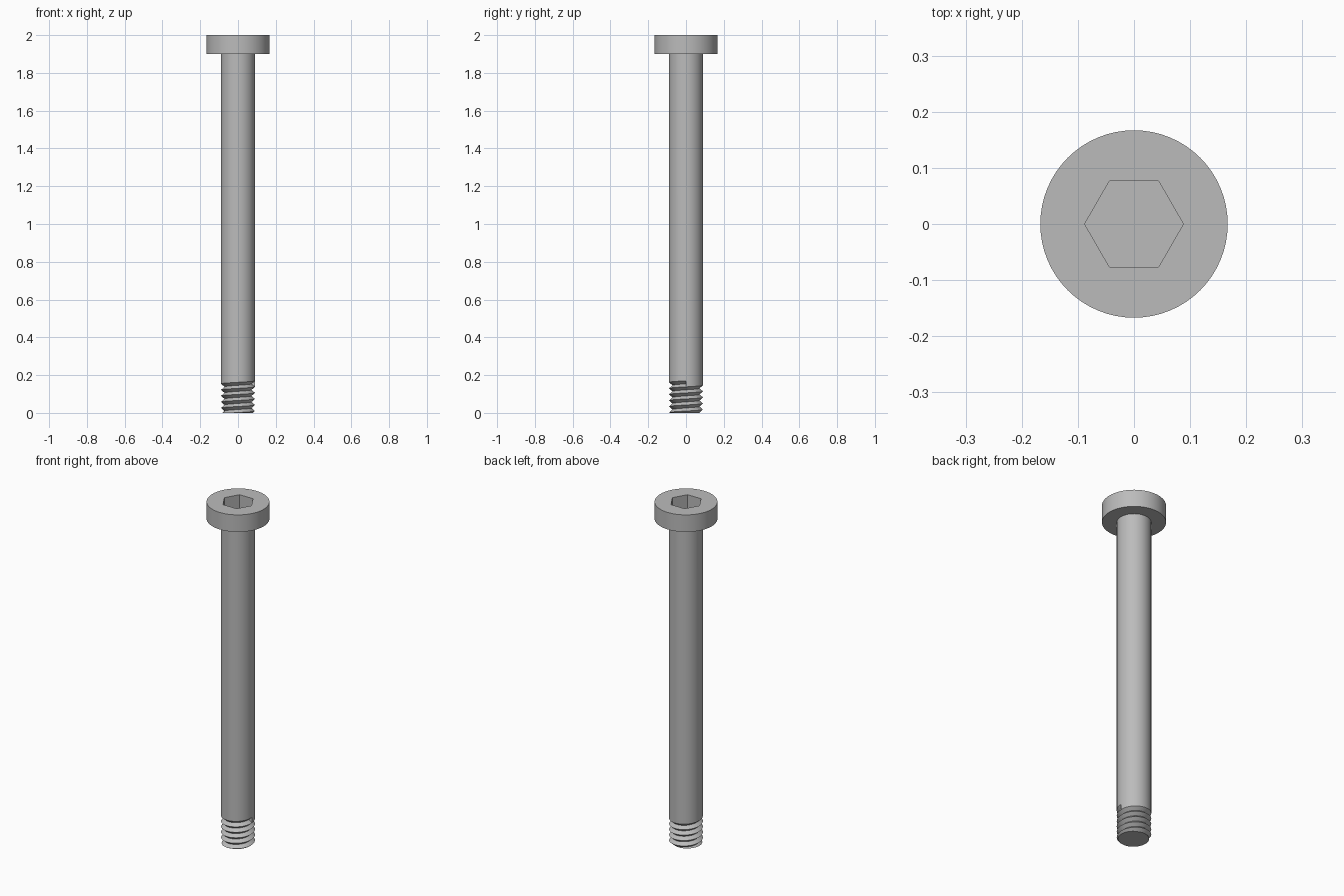
import bpy, bmesh
from math import pi, cos, sin, radians

cube = bpy.data.objects.get("Cube")
if cube:
    bpy.data.objects.remove(cube, do_unlink=True)

SEGMENTS = 64
SHANK_RADIUS, ROOT_RADIUS = 0.09, 0.071
HEAD_RADIUS, HEAD_BOTTOM, TOP = 0.167, 1.9, 2.0
HEX_RADIUS, HEX_DEPTH = 0.088, 0.08
PITCH, TURNS, THREAD_TOP = 0.032, 6, 0.17

steel = bpy.data.materials.new("grey_steel")
steel.use_nodes = True
colour = (0.5, 0.5, 0.5, 1)
steel.diffuse_color = colour
steel.node_tree.nodes["Principled BSDF"].inputs["Base Color"].default_value = colour


def finish(obj):
    """Give the part its material and smooth its round faces."""
    obj.data.materials.clear()
    obj.data.materials.append(steel)
    bpy.ops.object.select_all(action='DESELECT')
    obj.select_set(True)
    bpy.context.view_layer.objects.active = obj
    bpy.ops.object.shade_smooth_by_angle(angle=radians(30))


def prism(name, sides, radius, z0, z1):
    bpy.ops.mesh.primitive_cylinder_add(vertices=sides, radius=radius, depth=z1 - z0,
                                        location=(0, 0, (z0 + z1) / 2))
    obj = bpy.context.object
    obj.name = name
    return obj


# Head with a hexagonal socket, corners on the x axis
head = prism("head", SEGMENTS, HEAD_RADIUS, HEAD_BOTTOM, TOP)
cutter = prism("socket_cutter", 6, HEX_RADIUS, TOP - HEX_DEPTH, TOP + HEX_DEPTH)
cutter.rotation_euler.z = pi / 6
cutter.hide_render = True
cut = head.modifiers.new("socket", 'BOOLEAN')
cut.operation = 'DIFFERENCE'
cut.solver = 'EXACT'
cut.object = cutter
bpy.context.view_layer.objects.active = head
bpy.ops.object.modifier_apply(modifier=cut.name)
bpy.data.objects.remove(cutter, do_unlink=True)
finish(head)

# Shank and right-hand thread as one helical skin
bm = bmesh.new()


def point(step, radius, z):
    a = 2 * pi * step / SEGMENTS
    return bm.verts.new((radius * cos(a), radius * sin(a), z))


N = SEGMENTS
last = TURNS * N
start = THREAD_TOP - (TURNS + 1) * PITCH
crest = [point(k, SHANK_RADIUS, start + PITCH * k / N) for k in range(last + N + 1)]
root = [point(k, ROOT_RADIUS, start + PITCH * (k / N + 0.5)) for k in range(last + 1)]
for k in range(last):
    bm.faces.new((crest[k], crest[k + 1], root[k + 1], root[k]))
    bm.faces.new((root[k], root[k + 1], crest[k + N + 1], crest[k + N]))

# End wall of the groove, then the plain shank above it
bm.faces.new((crest[last], root[last], crest[last + N]))
ring = [point(k, SHANK_RADIUS, HEAD_BOTTOM + 0.01) for k in range(N)]
for j in range(N):
    corners = [crest[last + j], crest[last + j + 1], ring[(j + 1) % N], ring[j]]
    if j == 0:
        corners.append(crest[last + N])
    bm.faces.new(corners)

# Trim the thread flat at the tip and close it
bmesh.ops.bisect_plane(bm, geom=bm.verts[:] + bm.edges[:] + bm.faces[:], dist=1e-6,
                       plane_co=(0, 0, 0), plane_no=(0, 0, 1), clear_inner=True)
rim = [e for e in bm.edges if e.is_boundary and all(abs(v.co.z) < 1e-4 for v in e.verts)]
bmesh.ops.holes_fill(bm, edges=rim, sides=0)
bmesh.ops.recalc_face_normals(bm, faces=bm.faces[:])
mesh = bpy.data.meshes.new("threaded_shank")
bm.to_mesh(mesh)
bm.free()
shank = bpy.data.objects.new("threaded_shank", mesh)
bpy.context.collection.objects.link(shank)
finish(shank)
